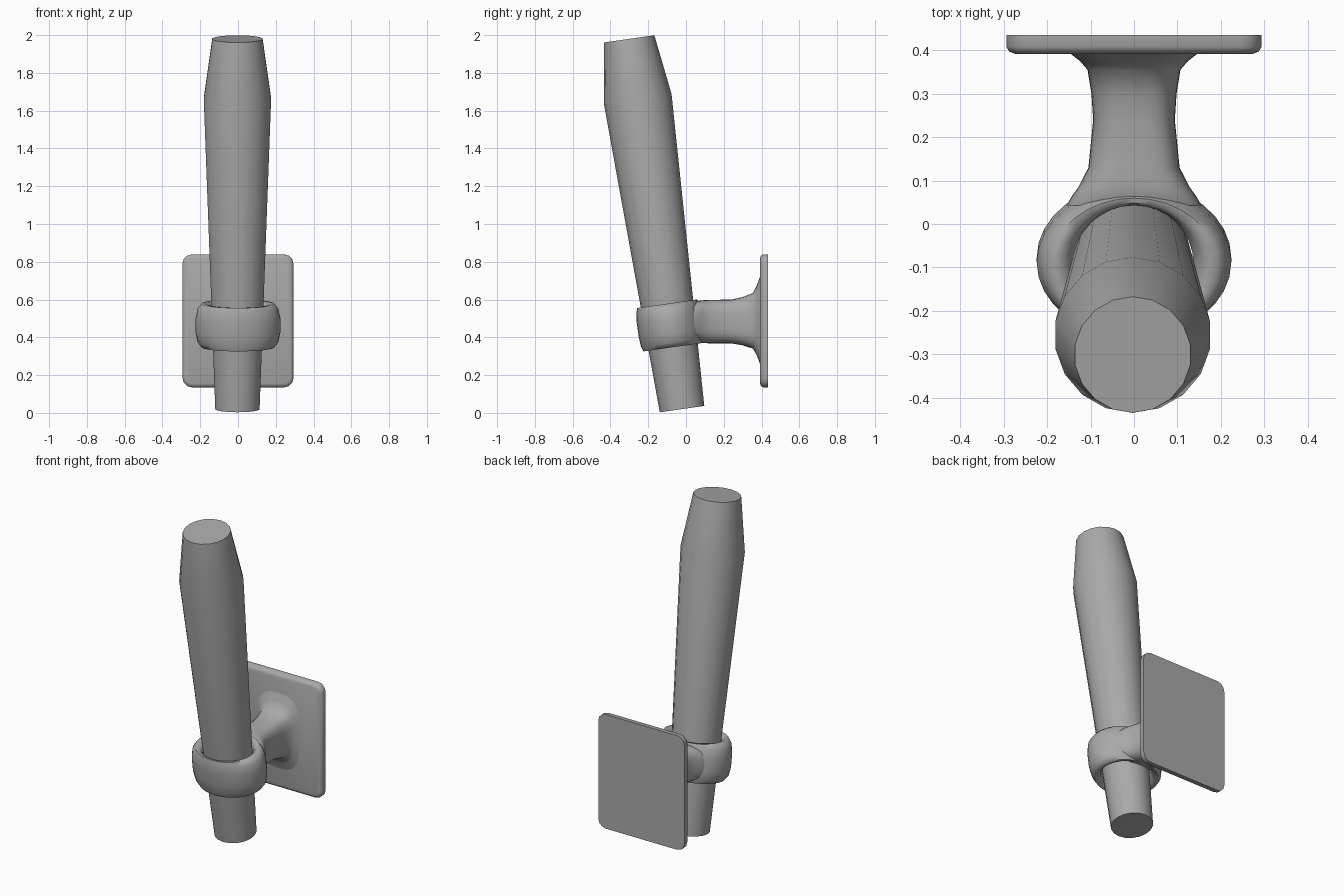
import bpy, bmesh
from math import sin, cos, pi, atan2
from mathutils import Matrix, Vector

if "Cube" in bpy.data.objects:
    bpy.data.objects.remove(bpy.data.objects["Cube"])


def loft(name, rings, cap=True, loop=False, angle=35):
    """Skin a list of equal-length closed rings into a smooth object."""
    bm = bmesh.new()
    vs = [[bm.verts.new(p) for p in r] for r in rings]
    n = len(vs[0])
    pairs = list(zip(vs, vs[1:])) + ([(vs[-1], vs[0])] if loop else [])
    for a, b in pairs:
        for i in range(n):
            j = (i + 1) % n
            bm.faces.new((a[i], a[j], b[j], b[i]))
    if cap:
        bm.faces.new(vs[0][::-1])
        bm.faces.new(vs[-1])
    bmesh.ops.recalc_face_normals(bm, faces=bm.faces)
    me = bpy.data.meshes.new(name)
    bm.to_mesh(me)
    bm.free()
    ob = bpy.data.objects.new(name, me)
    bpy.context.collection.objects.link(ob)
    bpy.ops.object.select_all(action='DESELECT')
    ob.select_set(True)
    bpy.context.view_layer.objects.active = ob
    bpy.ops.object.shade_smooth_by_angle(angle=angle * pi / 180)
    ob.data.materials.append(grey)
    return ob


def ellipse(rx, ry, z, n, power=2.0, phase=0.0):
    pts = []
    for i in range(n):
        a = 2 * pi * (i + phase) / n
        c, s = cos(a), sin(a)
        pts.append(Vector((rx * abs(c) ** (2 / power) * (1 if c > 0 else -1),
                           ry * abs(s) ** (2 / power) * (1 if s > 0 else -1), z)))
    return pts


# Dark grey for every part
grey = bpy.data.materials.new("dark_grey")
grey.diffuse_color = (0.4, 0.4, 0.4, 1)
grey.use_nodes = True
grey.node_tree.nodes["Principled BSDF"].inputs["Base Color"].default_value = grey.diffuse_color

tilt = Matrix.Rotation(atan2(0.28, 1.96), 4, 'X')

# Leaning tapered shaft
shaft = loft("shaft", [ellipse(r, r, z, 18, phase=0.5) for r, z in
                       ((0.119, 0), (0.181, 1.66), (0.135, 1.98))], angle=30)
shaft.matrix_world = Matrix.Translation((-0.003, -0.021, 0.02)) @ tilt

# Rounded holder ring: inner-to-outer fraction and height of its section
section = [(0, -0.06), (0.12, -0.095), (0.35, -0.115), (0.65, -0.116), (0.88, -0.09), (1, -0.04)]
section += [(f, -z) for f, z in reversed(section)]
ring = loft("holder_ring",
            [ellipse(0.137 + 0.087 * f, 0.136 + 0.038 * f, z, 32) for f, z in section],
            cap=False, loop=True, angle=60)
ring.matrix_world = Matrix.Translation((0, -0.083, 0.463)) @ tilt

# Arm flaring into the wall plate: depth, half width, bottom, top
stations = [(0.043, 0.155, 0.375, 0.582), (0.063, 0.144, 0.372, 0.592), (0.085, 0.128, 0.37, 0.596),
            (0.13, 0.105, 0.368, 0.598),
            (0.24, 0.094, 0.368, 0.6), (0.3, 0.098, 0.358, 0.613), (0.355, 0.107, 0.34, 0.635),
            (0.375, 0.124, 0.305, 0.675), (0.395, 0.15, 0.25, 0.73)]
arm_rings = []
for y, w, lo, hi in stations:
    arm_rings.append([Vector((p.x, y, (lo + hi) / 2 + p.y))
                      for p in ellipse(w, (hi - lo) / 2, 0, 32, power=3.2)])
loft("arm", arm_rings, angle=60)


# Wall plate with rounded corners and softened front edge
def plate_outline(inset, y):
    w, h, r = 0.294 - inset, 0.352 - inset, 0.05 - inset
    pts = []
    for k, (sx, sz) in enumerate(((1, 1), (-1, 1), (-1, -1), (1, -1))):
        for i in range(4):
            a = (k + i / 3) * pi / 2
            pts.append(Vector((sx * (w - r) + r * cos(a), y, 0.487 + sz * (h - r) + r * sin(a))))
    return pts


loft("wall_plate", [plate_outline(i, y) for i, y in
                    ((0.02, 0.392), (0.007, 0.397), (0, 0.408), (0, 0.435))], angle=50)
